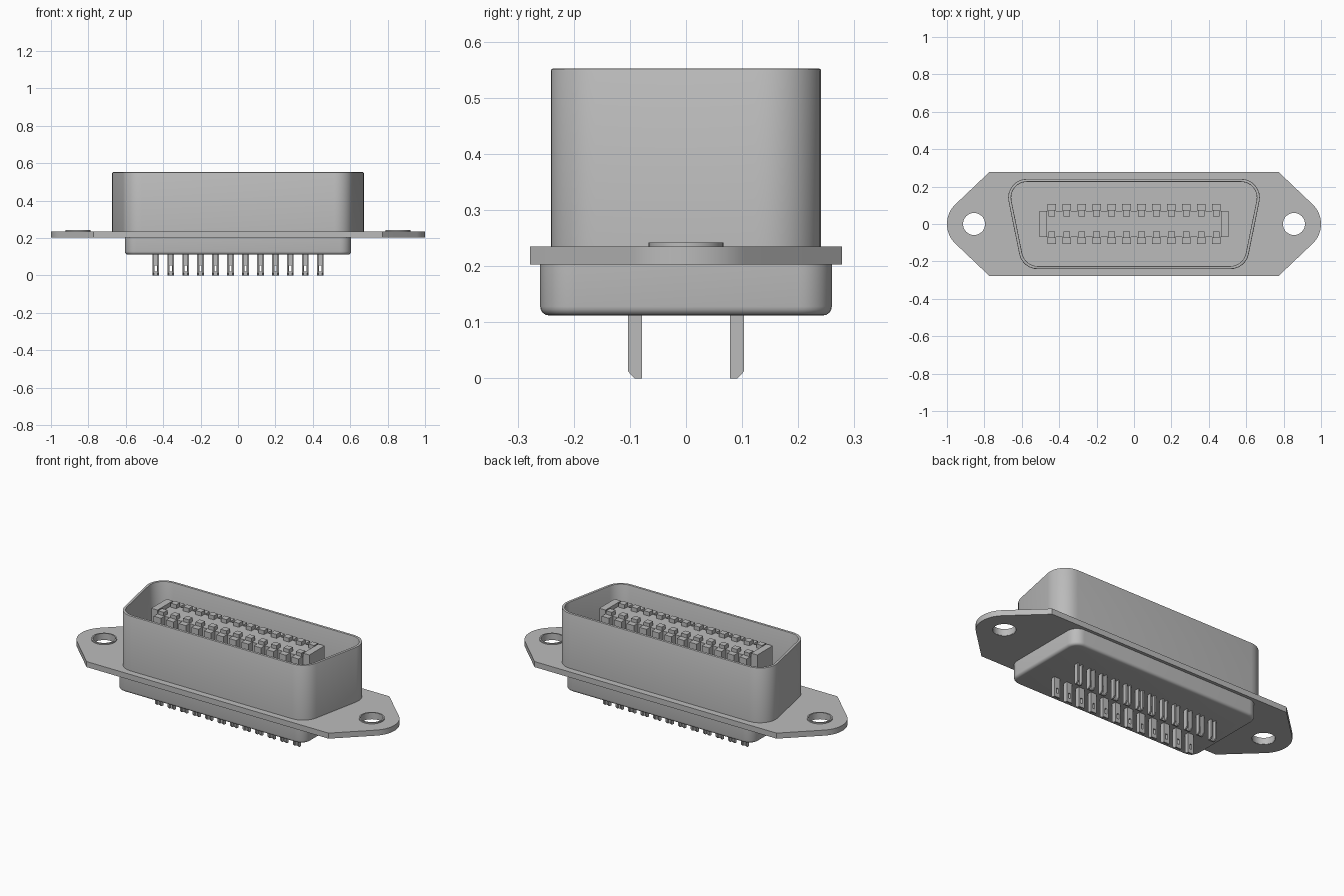
import bpy, bmesh
from math import sin, cos, acos, atan2, hypot, radians, pi
from mathutils import Vector

cube = bpy.data.objects.get("Cube")
if cube:
    bpy.data.objects.remove(cube, do_unlink=True)

grey = bpy.data.materials.new("metal grey")
grey.use_nodes = True
colour = (0.5, 0.5, 0.5, 1)
grey.diffuse_color = colour
grey.node_tree.nodes["Principled BSDF"].inputs["Base Color"].default_value = colour


def finish(ob, smooth=False):
    ob.data.materials.clear()
    ob.data.materials.append(grey)
    if smooth:
        bpy.ops.object.select_all(action='DESELECT')
        ob.select_set(True)
        bpy.context.view_layer.objects.active = ob
        bpy.ops.object.shade_smooth_by_angle(angle=radians(35))
    return ob


def mesh_object(name, bm, smooth=False):
    me = bpy.data.meshes.new(name)
    bm.to_mesh(me)
    bm.free()
    ob = bpy.data.objects.new(name, me)
    bpy.context.collection.objects.link(ob)
    return finish(ob, smooth)


def plate(name, outlines, z0, z1, bevel=0):
    """Extrude a flat outline; any further outlines become holes."""
    cu = bpy.data.curves.new(name, 'CURVE')
    cu.dimensions = '2D'
    cu.fill_mode = 'BOTH'
    cu.extrude = (z1 - z0) / 2
    for pts in outlines:
        sp = cu.splines.new('POLY')
        sp.points.add(len(pts) - 1)
        for p, (x, y) in zip(sp.points, pts):
            p.co = (x, y, 0, 1)
        sp.use_cyclic_u = True
    tmp = bpy.data.objects.new(name, cu)
    me = bpy.data.meshes.new_from_object(tmp)
    bpy.data.objects.remove(tmp)
    bm = bmesh.new()
    bm.from_mesh(me)
    bmesh.ops.remove_doubles(bm, verts=bm.verts, dist=1e-5)
    bmesh.ops.recalc_face_normals(bm, faces=bm.faces)
    bmesh.ops.dissolve_limit(bm, angle_limit=0.01, verts=bm.verts, edges=bm.edges)
    bmesh.ops.translate(bm, verts=bm.verts, vec=(0, 0, (z0 + z1) / 2))
    if bevel:
        rim = [e for e in bm.edges if len(e.link_faces) == 2
               and abs(e.verts[0].co.z - e.verts[1].co.z) < 1e-5
               and e.calc_face_angle() > 1
               and any(abs(e.verts[0].co.z - z) < 1e-4 for z in bevel[1])]
        bmesh.ops.bevel(bm, geom=rim, offset=bevel[0], segments=bevel[2],
                        affect='EDGES', profile=0.5)
    return mesh_object(name, bm, True)


def rounded(corners, inset, radius, steps=8):
    """Counter-clockwise convex polygon, moved inward, with round corners."""
    pts, n = [], len(corners)
    for i in range(n):
        a, b, c = (Vector(corners[(i + k) % n]) for k in (-1, 0, 1))
        d1, d2 = (b - a).normalized(), (c - b).normalized()
        n1, n2 = Vector((d1.y, -d1.x)), Vector((d2.y, -d2.x))
        centre = b - (n1 + n2) * radius / (1 + n1.dot(n2))
        a1, a2 = atan2(n1.y, n1.x), atan2(n2.y, n2.x)
        a2 += 2 * pi if a2 < a1 else 0
        for k in range(steps + 1):
            t = a1 + (a2 - a1) * k / steps
            pts.append((centre.x + (radius - inset) * cos(t),
                        centre.y + (radius - inset) * sin(t)))
    return pts


def circle(x, r, n=32):
    return [(x + r * cos(2 * pi * i / n), r * sin(2 * pi * i / n)) for i in range(n)]


def box(bm, x0, x1, y0, y1, z0, z1):
    v = bmesh.ops.create_cube(bm, size=1)["verts"]
    bmesh.ops.scale(bm, verts=v, vec=(x1 - x0, abs(y1 - y0), z1 - z0))
    bmesh.ops.translate(bm, verts=v, vec=((x0 + x1) / 2, (y0 + y1) / 2, (z0 + z1) / 2))


def prism(bm, x0, x1, profile):
    """Extrude a (y, z) profile along x."""
    f = bm.faces.new([bm.verts.new((x0, y, z)) for y, z in profile])
    r = bmesh.ops.extrude_face_region(bm, geom=[f])
    bmesh.ops.translate(bm, vec=(x1 - x0, 0, 0),
                        verts=[g for g in r["geom"] if isinstance(g, bmesh.types.BMVert)])


# Mounting flange: straight sides tapering to round ears
hole_x, ear_r, corner = 0.855, 0.145, (0.773, 0.278)
dx, dy = corner[0] - hole_x, corner[1]
tangent = atan2(dy, dx) - acos(ear_r / hypot(dx, dy))
ear = [(hole_x + ear_r * cos(t), ear_r * sin(t))
       for t in (tangent * (k / 8 - 1) for k in range(17))]
half = [(corner[0], -corner[1])] + ear + [corner]
outline = half + [(-x, -y) for x, y in half]
plate("flange", [outline, circle(hole_x, 0.06), circle(-hole_x, 0.06)], 0.203, 0.235)

# Raised collars round the mounting holes
for side, x in (("left", hole_x), ("right", -hole_x)):
    plate(side + "_hole_collar", [circle(x, 0.067), circle(x, 0.059)], 0.205, 0.242)

# Tapered shell
shell = [(-0.597, -0.241), (0.597, -0.241), (0.695, 0.241), (-0.695, 0.241)]
plate("shell", [rounded(shell, 0, 0.1), rounded(shell, 0.016, 0.1)],
      0.23, 0.552, (0.004, [0.552], 2))
plate("shell_floor", [rounded(shell, 0.028, 0.1)], 0.23, 0.242)

# Lower body with rounded underside
base = [(-0.605, -0.26), (0.605, -0.26), (0.605, 0.26), (-0.605, 0.26)]
plate("lower_body", [rounded(base, 0, 0.06)], 0.112, 0.21, (0.016, [0.112], 4))

# Contact tongue with taller end blocks
bm = bmesh.new()
box(bm, -0.47, 0.47, -0.07, 0.07, 0.235, 0.512)
for s in (-1, 1):
    box(bm, min(s * 0.465, s * 0.505), max(s * 0.465, s * 0.505), -0.07, 0.07, 0.235, 0.535)
mesh_object("contact_tongue", bm)

# Contacts hooked over the tongue, and channel pins below
contacts, pins = bmesh.new(), bmesh.new()
for i in range(12):
    x = (i - 5.5) * 0.08
    for s in (-1, 1):
        box(contacts, x - 0.023, x + 0.023, s * 0.069, s * 0.108, 0.235, 0.515)
        box(contacts, x - 0.018, x + 0.018, s * 0.04, s * 0.075, 0.5, 0.535)
        # Web with a solder hole
        inner, outer = s * 0.078, s * 0.086
        box(pins, x - 0.018, x + 0.018, inner, outer, 0.052, 0.115)
        box(pins, x - 0.018, x + 0.018, inner, outer, 0, 0.022)
        for k in (-1, 1):
            box(pins, x + k * 0.012 - 0.006, x + k * 0.012 + 0.006, inner, outer, 0.022, 0.052)
            # Side flange with a chamfered foot
            prism(pins, x + k * 0.014 - 0.004, x + k * 0.014 + 0.004,
                  [(inner, 0), (s * 0.092, 0), (s * 0.103, 0.012),
                   (s * 0.103, 0.115), (inner, 0.115)])
for name, bm in (("contacts", contacts), ("solder_pins", pins)):
    bmesh.ops.recalc_face_normals(bm, faces=bm.faces)
    mesh_object(name, bm)
